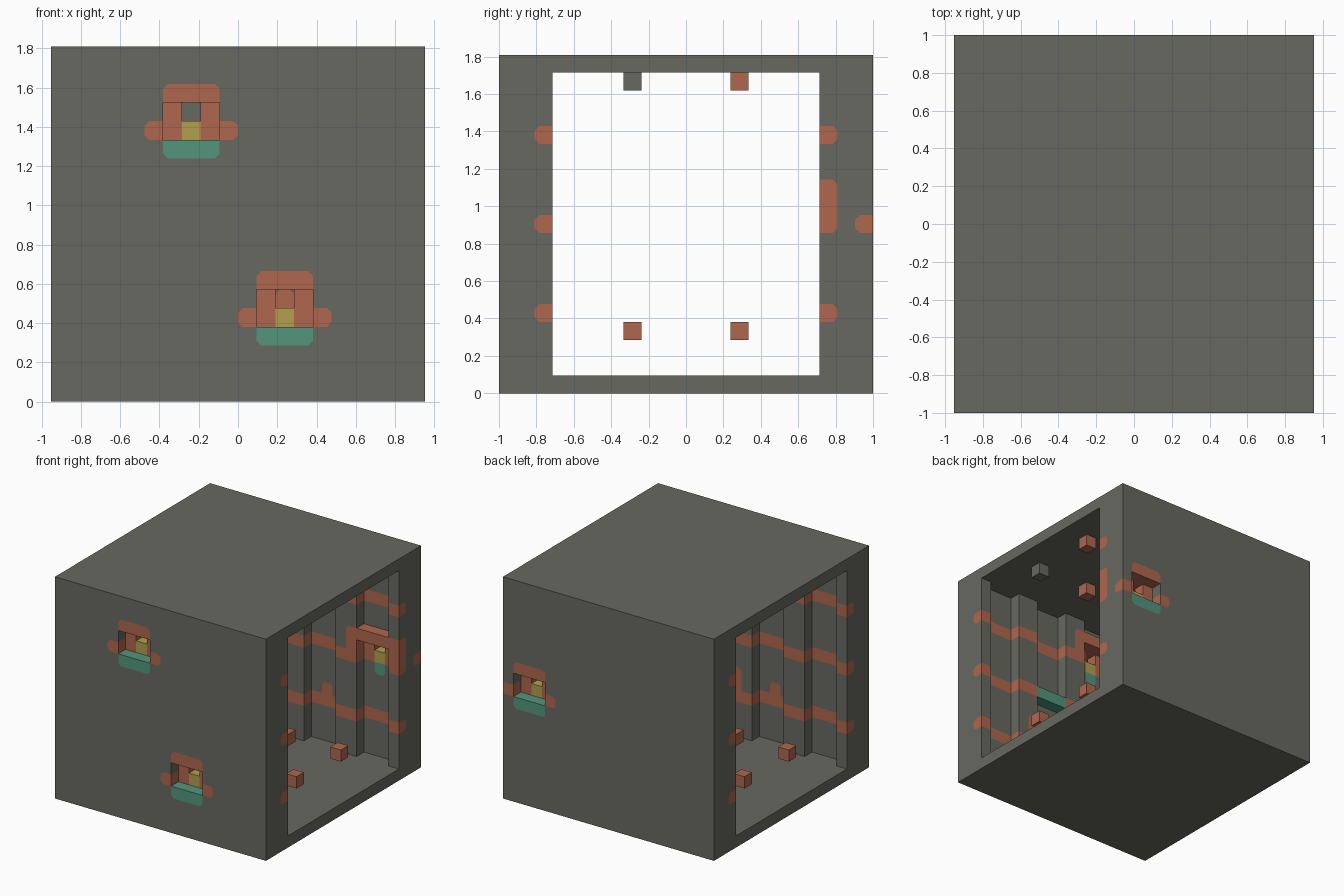
import bpy, bmesh
from mathutils import Vector

old = bpy.data.objects.get("Cube")
if old:
    bpy.data.objects.remove(old, do_unlink=True)

U = 2 / 21                    # edge of one building block
NX, NY, NZ = 20, 21, 19       # blocks along each axis
CUT = 0.25                    # clipped corner of painted patches


def material(name, rgb):
    m = bpy.data.materials.new(name)
    m.use_nodes = True
    linear = [((c / 255 + 0.055) / 1.055) ** 2.4 for c in rgb] + [1]
    m.diffuse_color = linear
    m.node_tree.nodes["Principled BSDF"].inputs["Base Color"].default_value = linear
    return m


stone = material("stone_grey", (104, 104, 97))
clay = material("clay_orange", (175, 103, 77))
green = material("sill_green", (83, 149, 125))
yellow = material("sand_yellow", (178, 160, 78))

# Part name -> colour
PARTS = {
    "floor": stone, "roof": stone, "front_wall": stone, "back_wall": stone,
    "wall_bands": clay, "window_frames": clay, "window_sills": green,
    "window_blocks": yellow, "shelf": green,
    "hanging_blocks": clay, "plain_hanging_block": stone,
}
blocks = {}


def fill(part, xs, ys, zs):
    """Give a box of blocks to a part; None carves it away."""
    for i in range(*xs):
        for j in range(*ys):
            for k in range(*zs):
                if part:
                    blocks[i, j, k] = part
                else:
                    blocks.pop((i, j, k), None)


def wall_fill(part, side, layer, x0, x1, z0, z1):
    """Fill within one wall layer: 0 outer, 1 middle, 2 inner."""
    j = layer if side == "front" else NY - 1 - layer
    fill(part, (x0, x1), (j, j + 1), (z0, z1))


GAPS = [1, 6, 11, 16]         # start of each three-wide bay


def build_wall(side):
    top = NZ - 1
    for layer in range(3):
        wall_fill(side + "_wall", side, layer, 0, NX, 1, top)
    # Bands run along the pilasters and step back into the bays
    for z in (4, 9, 14):
        wall_fill("wall_bands", side, 2, 0, NX, z, z + 1)
        for g in GAPS:
            wall_fill("wall_bands", side, 1, g, g + 3, z, z + 1)
    for g in GAPS:
        wall_fill(None, side, 2, g, g + 3, 1, top)


def window(side, g, z):
    """Window in the bay starting at g with its sill at height z."""
    # Outer face
    wall_fill("window_sills", side, 0, g, g + 3, z, z + 1)
    wall_fill("window_frames", side, 0, g - 1, g + 4, z + 1, z + 2)
    wall_fill(None, side, 0, g, g + 3, z + 1, z + 3)
    wall_fill("window_frames", side, 0, g, g + 3, z + 3, z + 4)
    # Jambs, half-height block and opening
    wall_fill("window_frames", side, 1, g, g + 3, z + 1, z + 4)
    wall_fill("window_blocks", side, 1, g + 1, g + 2, z + 1, z + 2)
    wall_fill(None, side, 1, g + 1, g + 2, z + 2, z + 3)
    wall_fill("window_sills", side, 1, g + 1, g + 2, z, z + 1)
    # Inner surround
    for x in (g - 1, g + 3):
        wall_fill("window_frames", side, 2, x, x + 1, z + 1, z + 4)
    wall_fill("window_frames", side, 2, g, g + 3, z + 3, z + 4)


# Shell
fill("floor", (0, NX), (0, NY), (0, 1))
fill("roof", (0, NX), (0, NY), (NZ - 1, NZ))
build_wall("front")
build_wall("back")

# Windows
window("front", 6, 13)
window("front", 11, 3)
window("back", 16, 8)

# Shelf and the raised band blocks
wall_fill("shelf", "front", 2, 11, 14, 9, 10)
wall_fill("wall_bands", "front", 1, 7, 8, 5, 6)
wall_fill("wall_bands", "back", 1, 12, 13, 5, 6)

# Loose blocks inside the passage
for g in GAPS:
    for j in (7, 13):
        for k in (3, 17):
            fill("hanging_blocks", (g + 1, g + 2), (j, j + 1), (k, k + 1))
fill("plain_hanging_block", (17, 18), (7, 8), (17, 18))


def shift(cell, axis, step):
    c = list(cell)
    c[axis] += step
    return tuple(c)


def is_stone_face(cell, axis, sign):
    """True if a stone face lies here, level with its neighbours."""
    return (cell in blocks and PARTS[blocks[cell]] is stone
            and shift(cell, axis, sign) not in blocks)


def add_face(bm, points, slot):
    face = bm.faces.new([bm.verts.new(p) for p in points])
    face.material_index = slot


def add_block_side(bm, cell, axis, sign, painted):
    a, b = (axis + 1) % 3, (axis + 2) % 3
    ring = [(-1, -1), (1, -1), (1, 1), (-1, 1)]
    if sign < 0:
        ring.reverse()
    middle = Vector(cell) + Vector((0.5, 0.5, 0.5))
    middle[axis] += sign / 2
    corners = []
    for p, q in ring:
        v = middle.copy()
        v[a] += p / 2
        v[b] += q / 2
        corners.append(v)
    outline = []
    for n, (p, q) in enumerate(ring):
        v = corners[n]
        if (painted and is_stone_face(shift(cell, a, p), axis, sign)
                and is_stone_face(shift(cell, b, q), axis, sign)):
            before = v.lerp(corners[n - 1], CUT)
            after = v.lerp(corners[(n + 1) % 4], CUT)
            add_face(bm, [before, v, after], 1)
            outline += [before, after]
        else:
            outline.append(v)
    add_face(bm, outline, 0)


# One mesh per part, made from its exposed block sides
for part, colour in PARTS.items():
    bm = bmesh.new()
    for cell, owner in blocks.items():
        if owner != part:
            continue
        for axis in range(3):
            for sign in (-1, 1):
                if shift(cell, axis, sign) not in blocks:
                    add_block_side(bm, cell, axis, sign, colour is not stone)
    bmesh.ops.remove_doubles(bm, verts=bm.verts, dist=0.001)
    bmesh.ops.dissolve_limit(bm, angle_limit=0.01, verts=bm.verts,
                             edges=bm.edges, delimit={"MATERIAL"})
    for v in bm.verts:
        v.co = (v.co - Vector((NX / 2, NY / 2, 0))) * U
    mesh = bpy.data.meshes.new(part)
    bm.to_mesh(mesh)
    bm.free()
    mesh.materials.append(colour)
    if colour is not stone:
        mesh.materials.append(stone)
    obj = bpy.data.objects.new(part, mesh)
    bpy.context.collection.objects.link(obj)
